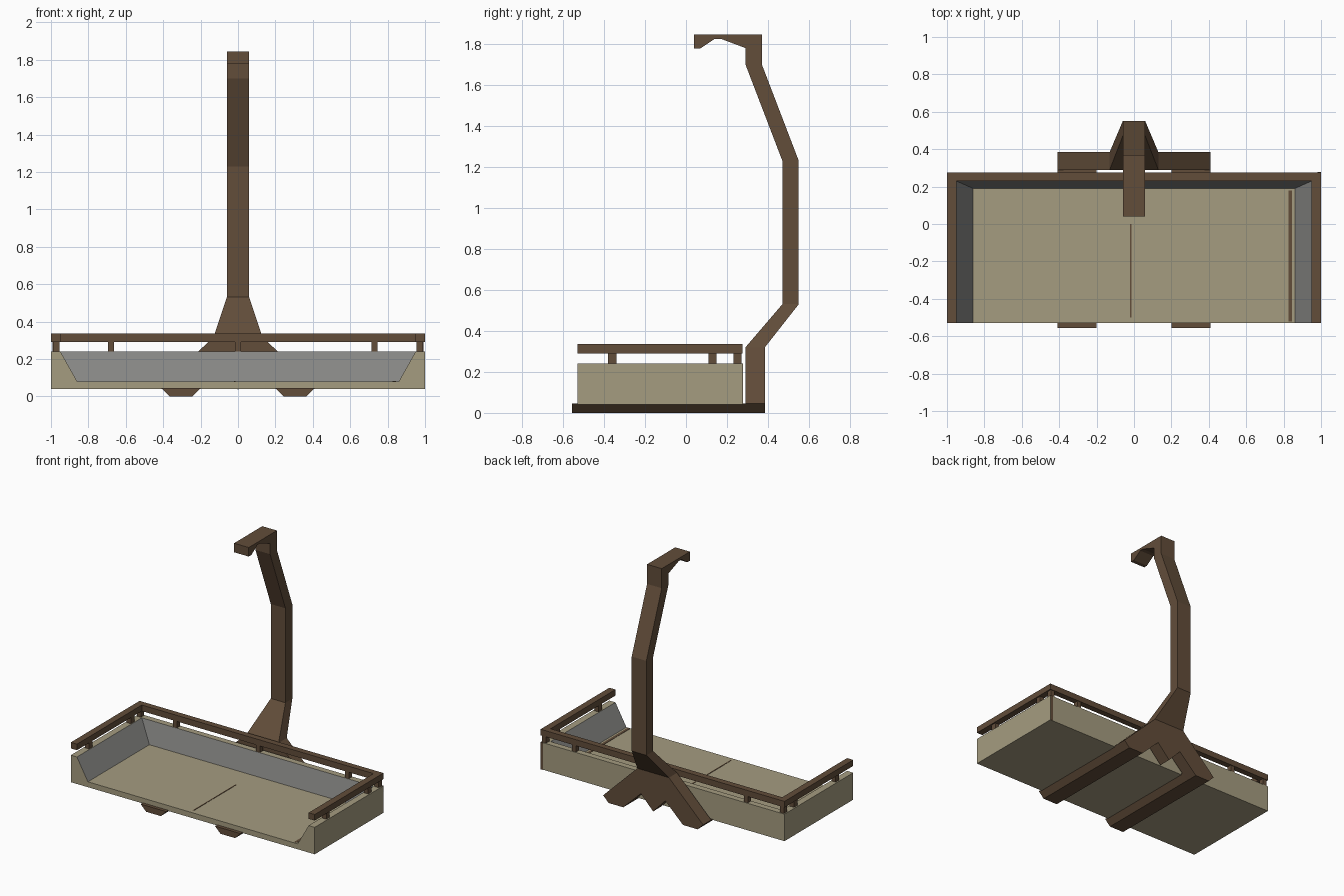
import bpy, bmesh

cube = bpy.data.objects.get("Cube")
if cube:
    bpy.data.objects.remove(cube)


def material(name, rgb):
    m = bpy.data.materials.new(name)
    m.use_nodes = True
    m.diffuse_color = (*rgb, 1)
    m.node_tree.nodes["Principled BSDF"].inputs["Base Color"].default_value = (*rgb, 1)
    return m


BROWN = material("dark_wood", (0.122, 0.074, 0.042))
BEIGE = material("beige_panel", (0.376, 0.332, 0.216))
GREY = material("grey_lining", (0.25, 0.25, 0.24))


def add_object(name, bm, *mats):
    bmesh.ops.recalc_face_normals(bm, faces=bm.faces)
    mesh = bpy.data.meshes.new(name)
    bm.to_mesh(mesh)
    bm.free()
    for m in mats:
        mesh.materials.append(m)
    ob = bpy.data.objects.new(name, mesh)
    bpy.context.collection.objects.link(ob)
    return ob


def loft(name, start, end, mat=BROWN):
    """Join two matching outlines into a closed solid."""
    bm = bmesh.new()
    a = [bm.verts.new(p) for p in start]
    b = [bm.verts.new(p) for p in end]
    bm.faces.new(a)
    bm.faces.new(b)
    for i in range(len(a)):
        j = (i + 1) % len(a)
        bm.faces.new((a[i], a[j], b[j], b[i]))
    return add_object(name, bm, mat)


def box(name, x, y, z, mat=BROWN):
    rect = [(x[0], y[0]), (x[1], y[0]), (x[1], y[1]), (x[0], y[1])]
    return loft(name, [(*p, z[0]) for p in rect], [(*p, z[1]) for p in rect], mat)


def prism_y(name, outline, y0, y1):
    return loft(name, [(x, y0, z) for x, z in outline], [(x, y1, z) for x, z in outline])


FRONT, BACK = -0.53, 0.275

# Open-fronted tray with sloping grey lining
half = [(1, 0.04), (1, 0.24), (0.95, 0.24), (0.86, 0.08)]
depth = [BACK, BACK, 0.23, 0.19]
section = [(-x, z) for x, z in half] + half[::-1]
depth += depth[::-1]
bm = bmesh.new()
f = [bm.verts.new((x, FRONT, z)) for x, z in section]
b = [bm.verts.new((x, y, z)) for (x, z), y in zip(section, depth)]
bm.faces.new(f)
for i in range(8):
    j = (i + 1) % 8
    face = bm.faces.new((f[i], f[j], b[j], b[i]))
    face.material_index = int(i in (2, 4))
for i in range(3):
    face = bm.faces.new((b[i], b[i + 1], b[6 - i], b[7 - i]))
    face.material_index = int(i == 2)
add_object("tray", bm, BEIGE, GREY)

# Thin wooden seams on the tray
box("floor_side_seam", (0.825, 0.845), (-0.52, 0.18), (0.078, 0.082))
box("floor_centre_seam", (-0.022, -0.014), (-0.5, 0), (0.078, 0.082))
box("corner_seam", (0.98, 1.0), (0.26, 0.278), (0.04, 0.24))

# Guard rail around three sides
box("back_rail", (-1, 1), (0.23, BACK), (0.29, 0.335))
for side, s in (("left", 1), ("right", -1)):
    box(side + "_rail", sorted((s * 0.95, s)), (FRONT, 0.23), (0.29, 0.335))
    for i, y in enumerate((-0.36, 0.13)):
        box(f"{side}_rail_post_{i}", sorted((s * 0.955, s * 0.99)), (y - 0.02, y + 0.02), (0.235, 0.295))
for i, x in enumerate((-0.975, -0.68, 0, 0.73, 0.975)):
    box(f"back_rail_post_{i}", (x - 0.016, x + 0.016), (0.232, 0.27), (0.235, 0.295))

# Bevelled runners under the tray
for side, s in (("left", 1), ("right", -1)):
    runner = [(0.2, 0.045), (0.245, 0), (0.365, 0), (0.41, 0.045)]
    prism_y(side + "_runner", [(s * x, z) for x, z in runner], -0.555, 0.29)

# Forked bracket behind the tray
arm = [(0.13, 0.32), (0.41, 0.045), (0.365, 0), (0.245, 0), (0.1, 0.14)]
prism_y("fork_bracket", arm + [(0, 0.035)] + [(-x, z) for x, z in arm[::-1]], 0.29, 0.385)

# Flared neck between the fork and the pole
loft("flared_neck",
     [(-0.13, 0.29, 0.32), (0.13, 0.29, 0.32), (0.13, 0.385, 0.32), (-0.13, 0.385, 0.32)],
     [(-0.06, 0.47, 0.53), (0.06, 0.47, 0.53), (0.06, 0.55, 0.53), (-0.06, 0.55, 0.53)])

# Bent pole with a hook at the top
profile = [(0.47, 0.53), (0.47, 1.23), (0.29, 1.7), (0.29, 1.78), (0.17, 1.825), (0.14, 1.825),
           (0.07, 1.778), (0.04, 1.778), (0.04, 1.845), (0.37, 1.845), (0.37, 1.7),
           (0.55, 1.23), (0.55, 0.53)]
loft("hooked_pole", [(-0.06, y, z) for y, z in profile], [(0.06, y, z) for y, z in profile])
